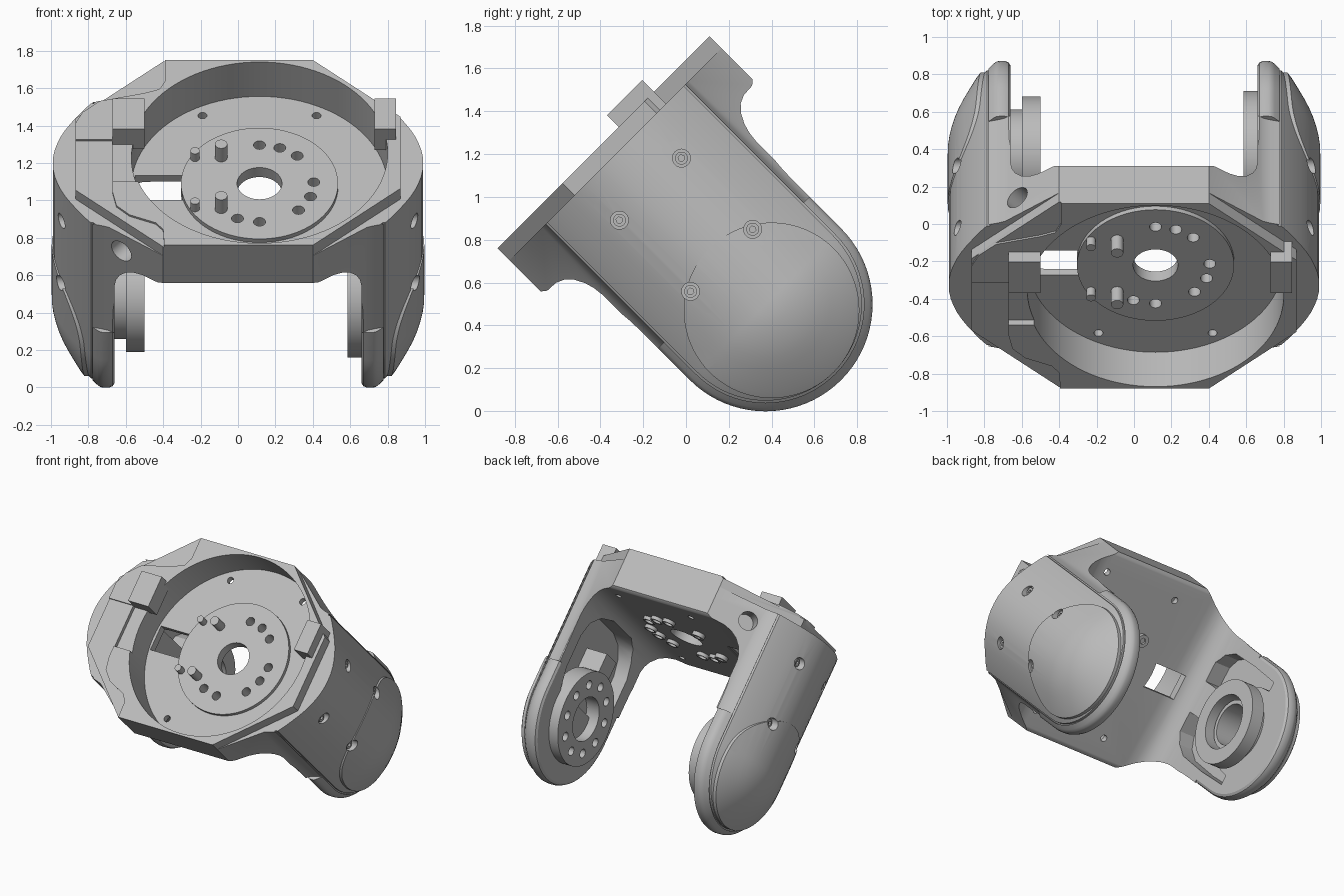
import bpy, bmesh, math
from mathutils import Matrix, Vector

old = bpy.data.objects.get("Cube")
if old:
    bpy.data.objects.remove(old)

grey = bpy.data.materials.new("satin grey")
grey.use_nodes = True
grey.diffuse_color = (0.5, 0.5, 0.5, 1)
grey.node_tree.nodes["Principled BSDF"].inputs["Base Color"].default_value = (0.5, 0.5, 0.5, 1)

parts = []
PIVOT = 0.09     # height of the fork axis
BORE_X = 0.115   # centre of the round recess
FLOOR = 0.9      # floor of the round recess
SHELF = 1.08     # top of the side panels
TOP = 1.16


def make(name, bm):
    bmesh.ops.recalc_face_normals(bm, faces=bm.faces)
    mesh = bpy.data.meshes.new(name)
    bm.to_mesh(mesh)
    bm.free()
    mesh.materials.append(grey)
    obj = bpy.data.objects.new(name, mesh)
    bpy.context.collection.objects.link(obj)
    parts.append(obj)
    return obj


def prism(name, pts, axis, a, b):
    """Extrude a flat outline along an axis from a to b."""
    place = {"x": lambda p: (a, p[0], p[1]), "y": lambda p: (p[0], a, p[1]),
             "z": lambda p: (p[0], p[1], a)}[axis]
    bm = bmesh.new()
    face = bm.faces.new([bm.verts.new(place(p)) for p in pts])
    new = bmesh.ops.extrude_face_region(bm, geom=[face])["geom"]
    step = Vector([(b - a) * (axis == k) for k in "xyz"])
    bmesh.ops.translate(bm, vec=step, verts=[g for g in new if isinstance(g, bmesh.types.BMVert)])
    return make(name, bm)


def box(name, x0, x1, y0, y1, z0, z1):
    return prism(name, [(x0, y0), (x1, y0), (x1, y1), (x0, y1)], "z", z0, z1)


def disc(name, axis, centre, r, a, b, n=48):
    ring = [(centre[0] + r * math.cos(i * math.tau / n), centre[1] + r * math.sin(i * math.tau / n))
            for i in range(n)]
    return prism(name, ring, axis, a, b)


def boolean(obj, tool, mode="DIFFERENCE", keep=False):
    mod = obj.modifiers.new("cut", "BOOLEAN")
    mod.operation, mod.solver, mod.object = mode, "EXACT", tool
    graph = bpy.context.evaluated_depsgraph_get()
    mesh = bpy.data.meshes.new_from_object(obj.evaluated_get(graph))
    obj.modifiers.clear()
    obj.data = mesh
    if not keep:
        parts.remove(tool)
        bpy.data.objects.remove(tool)


def mirrored(half):
    return half + [(-p, q) for p, q in reversed(half)]


def four_way(quarter):
    """Complete an outline from its corner, given from the x axis upward."""
    right = [(x, -v) for x, v in reversed(quarter) if v > 0] + quarter
    return right + [(-x, -v) for x, v in right]


# Crowned outer side shared by the body and both arms: (distance from centre line, x)
CROWN = [(0, .99), (.05, .988), (.1, .98), (.15, .966), (.2, .948), (.25, .924), (.3, .895),
         (.35, .862), (.41, .82), (.45, .787), (.45, .772), (.46, .764), (.46, .778)]

# Body: crowned side panels and slanted corners, limited by concave shoulders
body = prism("fork_body", four_way([(x, v) for v, x in CROWN] + [(.73, .472), (.69, .485), (.4, .7)]),
             "z", .3, SHELF)
flank = [(.7, TOP + .1), (.7, .875), (.68, .858), (.65, .85), (.615, .82), (.58, .775), (.55, .72),
         (.525, .65), (.51, .57), (.502, .48), (.5, .4), (.5, .2)]
boolean(body, prism("flank_tool", mirrored(flank), "x", -1.2, 1.2), "INTERSECT")

# Octagonal rim standing above the side panels
boolean(body, prism("rim", four_way([(.87, .27), (.4, .7)]), "z", 1.0, TOP), "UNION")
gap = [(.66, .2), (.66, .66), (.652, .71), (.635, .755), (.6, .805), (.56, .835), (.51, .852), (.46, .855)]
boolean(body, prism("gap_tool", mirrored(gap), "y", -1, 1))
boolean(body, disc("bore_tool", "z", (BORE_X, 0), .685, FLOOR, 1.5, 96))
boolean(body, box("notch_tool", -.67, -.4, -.22, .1, 1.12, 1.5))
boolean(body, box("slot_tool", -.55, -.27, -.1, .085, .7, 1.05))
boolean(body, disc("centre_tool", "z", (BORE_X, 0), .12, .7, 1.2))

# Shallow steps on the right side of the rim
upper = [(-.39, .8), (-.39, .54), (-.42, .48), (-.5, .45), (-.74, .39), (-.82, .33), (-.87, .22), (-1.1, .2), (-1.1, .8)]
lower = [(-.39, -.8), (-.4, -.58), (-.44, -.53), (-.58, -.47), (-.65, -.4), (-.67, -.3), (-.67, .1), (-1.1, .1), (-1.1, -.8)]
for pts in (upper, lower):
    boolean(body, prism("step_tool", pts, "z", TOP - .012, 1.5))

# Mounting holes in the recess floor and slanted holes through the corners
for sx in (-1, 1):
    for sy in (-1, 1):
        boolean(body, disc("floor_hole", "z", (BORE_X + sx * .305, sy * .54), .024, .7, 1.0, 20))
for sy in (-1, 1):
    hole = disc("corner_hole", "z", (0, 0), .066, -.13, .2, 28)
    normal = Vector((-.65, sy * .76, 0))
    hole.matrix_world = Matrix.Translation((-.62, sy * .53, .95)) @ normal.to_track_quat("Z", "Y").to_matrix().to_4x4()
    bpy.context.view_layer.update()
    boolean(body, hole)

# Round hub plate with bolt holes
hub = disc("hub_plate", "z", (BORE_X, 0), .42, .86, .927, 72)
boolean(hub, disc("hub_bore", "z", (BORE_X, 0), .12, .7, 1.2))


def on_ring(deg, r=.29):
    return (BORE_X + r * math.cos(math.radians(deg)), r * math.sin(math.radians(deg)))


for deg in (90, 68, 46, 2, -20, -44, -90, -114):
    for target in (hub, body):
        boolean(target, disc("bolt_hole", "z", on_ring(deg), .032, .7, 1.2, 24))
    rim = disc("bolt_collar", "z", on_ring(deg), .046, .83, .87, 24)
    boolean(rim, disc("collar_hole", "z", on_ring(deg), .032, .7, 1.2, 24))

# Locating pins and screw heads below them
for s in (-1, 1):
    disc("large_pin", "z", (-.09, s * .195), .033, .9, 1.03, 24)
    disc("small_pin", "z", (-.23, s * .19), .025, .9, .985, 24)
    head = disc("screw_head", "z", (-.09, s * .195), .046, .825, .87, 24)
    boolean(head, disc("socket", "z", (-.09, s * .195), .024, .8, .84, 6))

# Stop blocks on the rim
box("right_stop", -.67, -.5, .1, .333, 1.09, 1.237)
box("left_stop", .73, .845, .1, .333, SHELF, 1.237)


# Arms: half-turned crown at the tip, drawn straight up to the body
def arm_solid(name, s, top, grow=0):
    prof = CROWN + [(.485, .752), (.497, .735), (.5, .72), (.5, .69), (.492, .67), (.475, .66)]
    n = 40
    stations = [(-1, 0, top)] + [(-math.cos(math.pi * i / n), -math.sin(math.pi * i / n), PIVOT)
                                 for i in range(n + 1)] + [(1, 0, top)]
    bm = bmesh.new()
    rows = [[bm.verts.new((s * (x + grow * (1 + (r / .25) ** 2)), c * r, base + d * r)) for r, x in prof]
            for c, d, base in stations]
    for a, b in zip(rows, rows[1:]):
        for i in range(len(prof) - 1):
            bm.faces.new((a[i], a[i + 1], b[i + 1], b[i]))
    low = [row[-1] for row in rows]
    bmesh.ops.remove_doubles(bm, verts=bm.verts, dist=1e-5)
    # Close the inner face and the top face
    edges = [e for e in bm.edges if e.is_boundary]
    inner = [e for e in edges if all(v in low for v in e.verts)]
    ends = [e for e in edges if e not in inner]
    cross = bm.edges.new((low[0], low[-1]))
    bmesh.ops.contextual_create(bm, geom=inner + [cross])
    bmesh.ops.contextual_create(bm, geom=ends + [cross])
    return make(name, bm)


def both(targets, tool):
    for t in targets[:-1]:
        boolean(t, tool, keep=True)
    boolean(targets[-1], tool)


for s, side in ((1, "left"), (-1, "right")):
    arm = arm_solid(side + "_arm", s, .3)
    cover = arm_solid(side + "_cover", s, .6, .006)
    boolean(cover, disc("cover_tool", "x", (0, .05), .41, s * .79, s * 1.2, 80), "INTERSECT")
    # Lightening pockets on the inner side
    if s > 0:
        pockets = [[(-.34, .15), (.34, .15), (.39, .3), (.39, .55), (.35, .66), (.27, .74), (.15, .78),
                    (-.15, .78), (-.27, .74), (-.35, .66), (-.39, .55), (-.39, .3)]]
    else:
        wing = [(.12, .36), (.2, .33), (.27, .24), (.32, .1), (.33, 0), (.4, 0), (.41, .3), (.4, .58),
                (.35, .68), (.27, .73), (.12, .73)]
        pockets = [wing, [(-v, w) for v, w in wing]]
    for p in pockets:
        both([body, arm], prism("pocket_tool", p, "x", s * .5, s * .77))
    # Countersunk side screws
    for v in (-.205, .205):
        for w in (.85, .38):
            both([body, cover], disc("screw_hole", "x", (v, w), .042, s * .905, s * 1.2, 24))
            screw = disc(side + "_side_screw", "x", (v, w), .03, s * .89, s * .925, 24)
            boolean(screw, disc("socket", "x", (v, w), .016, s * .91, s * 1.1, 6))

# Left pivot: drilled flange and block
flange = disc("left_flange", "x", (0, PIVOT), .34, .585, .72, 72)
boolean(flange, disc("flange_bore", "x", (0, PIVOT), .16, .5, .69))
for i in range(10):
    a = math.tau * (i + .5) / 10
    boolean(flange, disc("flange_hole", "x", (.25 * math.cos(a), PIVOT + .25 * math.sin(a)), .032, .5, .66, 20))
box("left_block", .6, .8, -.08, .08, .4, .56)

# Right pivot: bearing ring on a collar
ring = disc("right_bearing", "x", (0, PIVOT), .31, -.6, -.5, 72)
collar = disc("right_collar", "x", (0, PIVOT), .24, -.78, -.59, 72)
both([ring, collar, bpy.data.objects["right_arm"]], disc("bearing_bore", "x", (0, PIVOT), .2, -.76, -.4))
sleeve = disc("right_sleeve", "x", (0, PIVOT), .18, -.77, -.56)
boolean(sleeve, disc("sleeve_bore", "x", (0, PIVOT), .15, -.75, -.4))

# Smooth curved faces and lean the whole fork back by 45 degrees
pose = Matrix.Translation((0, .435, .435)) @ Matrix.Rotation(math.radians(45), 4, "X")
bpy.ops.object.select_all(action="DESELECT")
for obj in parts:
    obj.matrix_world = pose
    obj.select_set(True)
bpy.context.view_layer.objects.active = body
bpy.ops.object.shade_smooth_by_angle(angle=math.radians(28))
